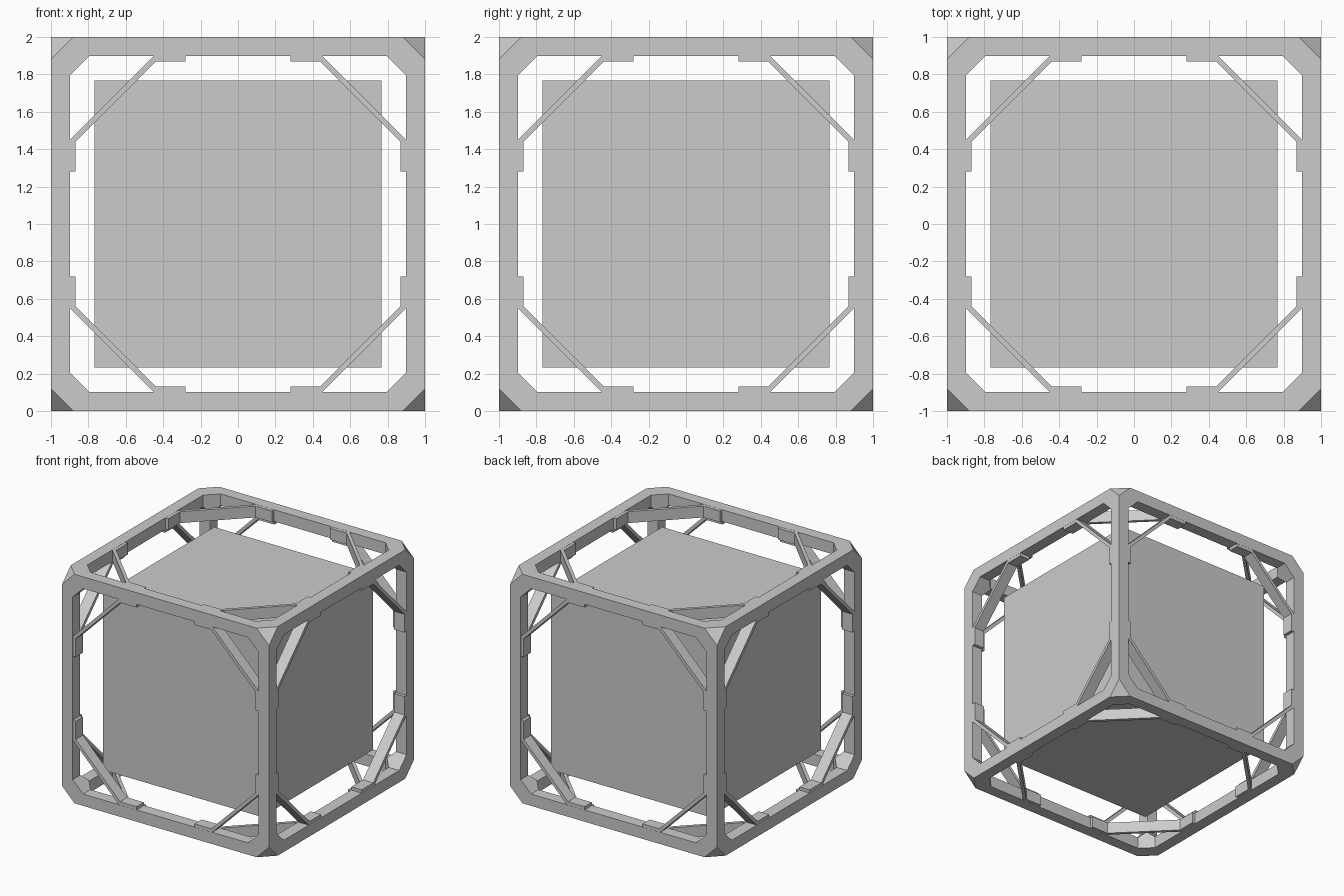
import bpy, bmesh
from math import pi
from itertools import permutations, product
from mathutils import Matrix, Vector

if "Cube" in bpy.data.objects:
    bpy.data.objects.remove(bpy.data.objects["Cube"])

CENTRE = Vector((0, 0, 1))
IN = 0.897          # half width of the frame openings
CUT = 0.12          # corner chamfer


def make(name, bm):
    bmesh.ops.recalc_face_normals(bm, faces=bm.faces)
    me = bpy.data.meshes.new(name)
    bm.to_mesh(me)
    bm.free()
    ob = bpy.data.objects.new(name, me)
    ob.location = CENTRE
    bpy.context.collection.objects.link(ob)
    return ob


def prism(bm, pts, z0, z1, mat):
    """Extrude a 2D outline from z0 to z1, then turn it with mat."""
    face = bm.faces.new([bm.verts.new(mat @ Vector((x, y, z0))) for x, y in pts])
    ext = bmesh.ops.extrude_face_region(bm, geom=[face], use_keep_orig=True)
    up = mat.to_3x3() @ Vector((0, 0, z1 - z0))
    bmesh.ops.translate(bm, vec=up,
                        verts=[g for g in ext["geom"] if isinstance(g, bmesh.types.BMVert)])


# Frame: cube with clipped corners
bm = bmesh.new()
corners = set()
for s in product((-1, 1), repeat=3):
    for p in permutations((1, 1, 1 - CUT)):
        corners.add(tuple(a * b for a, b in zip(s, p)))
for c in sorted(corners):
    bm.verts.new(c)
bmesh.ops.convex_hull(bm, input=bm.verts[:])
bmesh.ops.dissolve_limit(bm, angle_limit=0.01, verts=bm.verts[:], edges=bm.edges[:])
frame = make("outer_frame", bm)

# Octagonal openings cut through along each axis
a, b = IN, IN - 0.1
octagon = [(a, -b), (a, b), (b, a), (-b, a), (-a, b), (-a, -b), (-b, -a), (b, -a)]
turns = [Matrix.Identity(4), Matrix.Rotation(pi / 2, 4, 'X'), Matrix.Rotation(pi / 2, 4, 'Y')]
for t in turns:
    bm = bmesh.new()
    prism(bm, octagon, -1.5, 1.5, t)
    cutter = make("opening_cutter", bm)
    cutter.hide_render = True
    mod = frame.modifiers.new("opening", 'BOOLEAN')
    mod.operation = 'DIFFERENCE'
    mod.solver = 'EXACT'
    mod.object = cutter
    bpy.context.view_layer.objects.active = frame
    bpy.ops.object.modifier_apply(modifier=mod.name)
    bpy.data.objects.remove(cutter)

# Bent corner braces: pad, diagonal, pad, on every corner of every face
i = IN - 0.028
brace = [(0.28, IN), (0.28, i), (0.44, i), (i, 0.44), (i, 0.28), (IN, 0.28),
         (IN, 0.452), (0.452, IN)]
faces = [Matrix.Rotation(k * pi / 2, 4, 'X') for k in range(4)]
faces += [Matrix.Rotation(s * pi / 2, 4, 'Y') for s in (-1, 1)]
for n, f in enumerate(faces):
    bm = bmesh.new()
    for k in range(4):
        prism(bm, brace, 0.9, 0.999, f @ Matrix.Rotation(k * pi / 2, 4, 'Z'))
    make("corner_braces_%d" % (n + 1), bm)

# Solid inner cube
bm = bmesh.new()
bmesh.ops.create_cube(bm, size=1.535)
make("inner_cube", bm)
